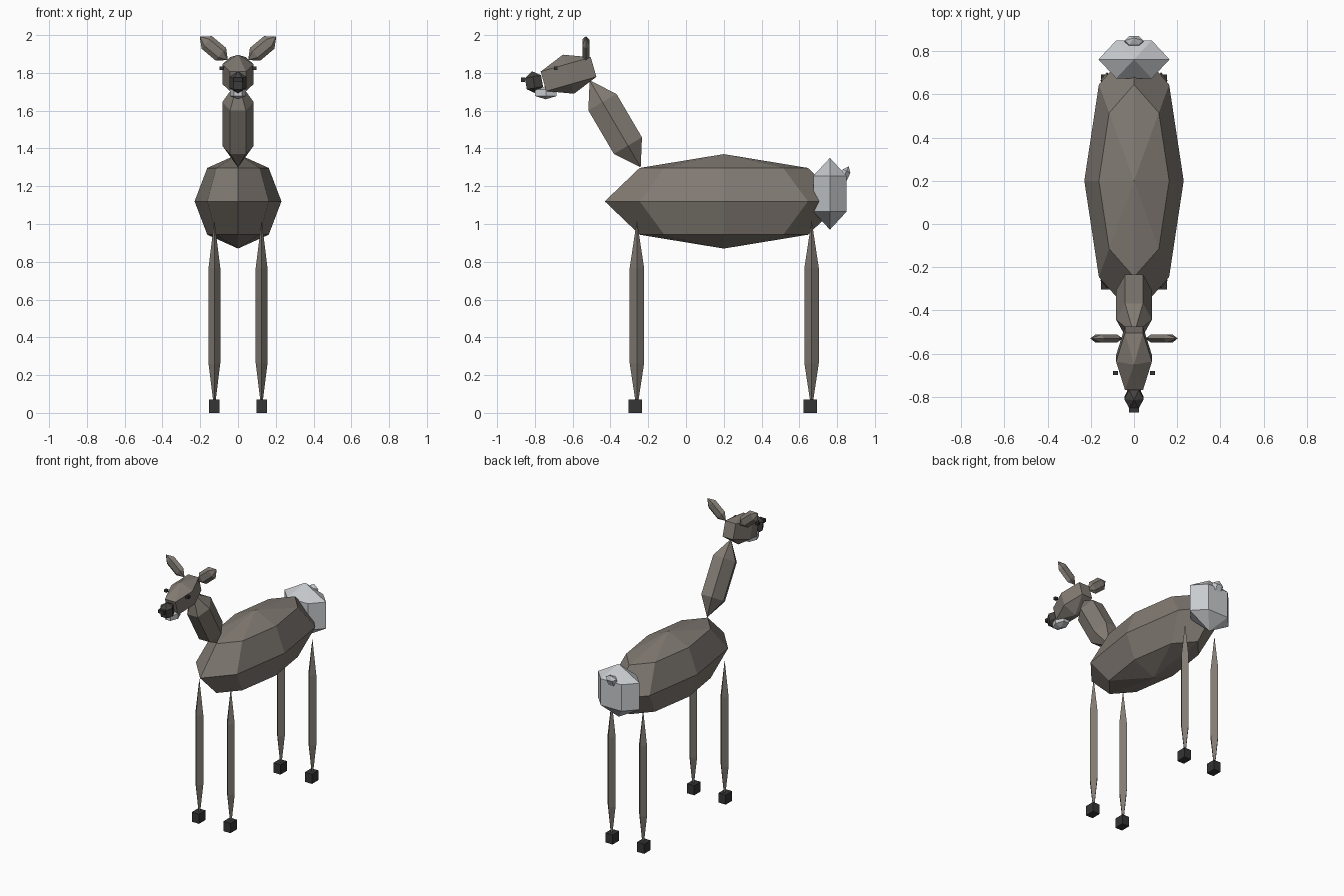
import bpy, bmesh
from math import sin, cos, pi, radians
from mathutils import Matrix, Vector

if "Cube" in bpy.data.objects:
    bpy.data.objects.remove(bpy.data.objects["Cube"])


def paint(name, rgb):
    m = bpy.data.materials.new(name)
    m.diffuse_color = (*rgb, 1)
    m.use_nodes = True
    m.node_tree.nodes["Principled BSDF"].inputs["Base Color"].default_value = m.diffuse_color
    return m


FUR = paint("fur", (0.22, 0.195, 0.17))
PALE = paint("pale_fur", (0.58, 0.6, 0.62))
DARK = paint("dark_muzzle", (0.06, 0.055, 0.05))
BLACK = paint("hoof_black", (0.035, 0.035, 0.035))


def finish(name, bm, mat, loc, axis, angle):
    bm.transform(Matrix.Translation(loc) @ Matrix.Rotation(radians(angle), 4, axis))
    bmesh.ops.recalc_face_normals(bm, faces=bm.faces)
    me = bpy.data.meshes.new(name)
    bm.to_mesh(me)
    bm.free()
    me.materials.append(mat)
    ob = bpy.data.objects.new(name, me)
    bpy.context.collection.objects.link(ob)
    return ob


# Low-poly ellipsoid with poles on its local z and a corner on local x
def blob(name, loc, radii, mat=FUR, segs=6, rings=3, axis='X', angle=0):
    bm = bmesh.new()
    rx, ry, rz = radii
    top, bottom = bm.verts.new((0, 0, rz)), bm.verts.new((0, 0, -rz))
    rows = []
    for i in range(1, rings):
        a = pi * i / rings
        rows.append([bm.verts.new((rx * sin(a) * cos(2 * pi * j / segs),
                                   ry * sin(a) * sin(2 * pi * j / segs),
                                   rz * cos(a))) for j in range(segs)])
    for j in range(segs):
        k = (j + 1) % segs
        bm.faces.new((top, rows[0][j], rows[0][k]))
        bm.faces.new((bottom, rows[-1][k], rows[-1][j]))
        for a, b in zip(rows, rows[1:]):
            bm.faces.new((a[j], b[j], b[k], a[k]))
    return finish(name, bm, mat, Vector(loc), axis, angle)


def box(name, loc, size, mat=BLACK):
    bm = bmesh.new()
    bmesh.ops.create_cube(bm, size=1)
    bm.transform(Matrix.Diagonal((*size, 1)))
    return finish(name, bm, mat, Vector(loc), 'X', 0)


# Torso, rump patch and tail
blob("body", (0, 0.2, 1.12), (0.23, 0.63, 0.25), segs=8, rings=4)
blob("rump_patch", (0, 0.762, 1.16), (0.19, 0.117, 0.19), PALE)
blob("tail", (0, 0.838, 1.255), (0.05, 0.03, 0.055), PALE, angle=-25)

# Neck and head
blob("neck", (0, -0.375, 1.53), (0.096, 0.115, 0.267), angle=30.4)
blob("head", (0, -0.622, 1.793), (0.096, 0.184, 0.1075), angle=16)
blob("muzzle", (0, -0.805, 1.75), (0.052, 0.058, 0.06), DARK, angle=10)
blob("chin_patch", (0, -0.742, 1.695), (0.05, 0.076, 0.035), PALE)
box("nose", (0, -0.863, 1.763), (0.045, 0.02, 0.025))

for side, s in (("left", 1), ("right", -1)):
    # Eyes and ears
    box(side + "_eye", (s * 0.086, -0.69, 1.825), (0.022, 0.02, 0.018))
    blob(side + "_ear", (s * 0.128, -0.53, 1.93), (0.05, 0.024, 0.097),
         axis='Y', angle=s * 50)
    # Legs with hooves
    for end, y in (("front", -0.26), ("back", 0.665)):
        blob(f"{end}_{side}_leg", (s * 0.125, y, 0.515), (0.036, 0.044, 0.505), segs=4)
        box(f"{end}_{side}_hoof", (s * 0.125, y - 0.008, 0.035), (0.056, 0.072, 0.07))
